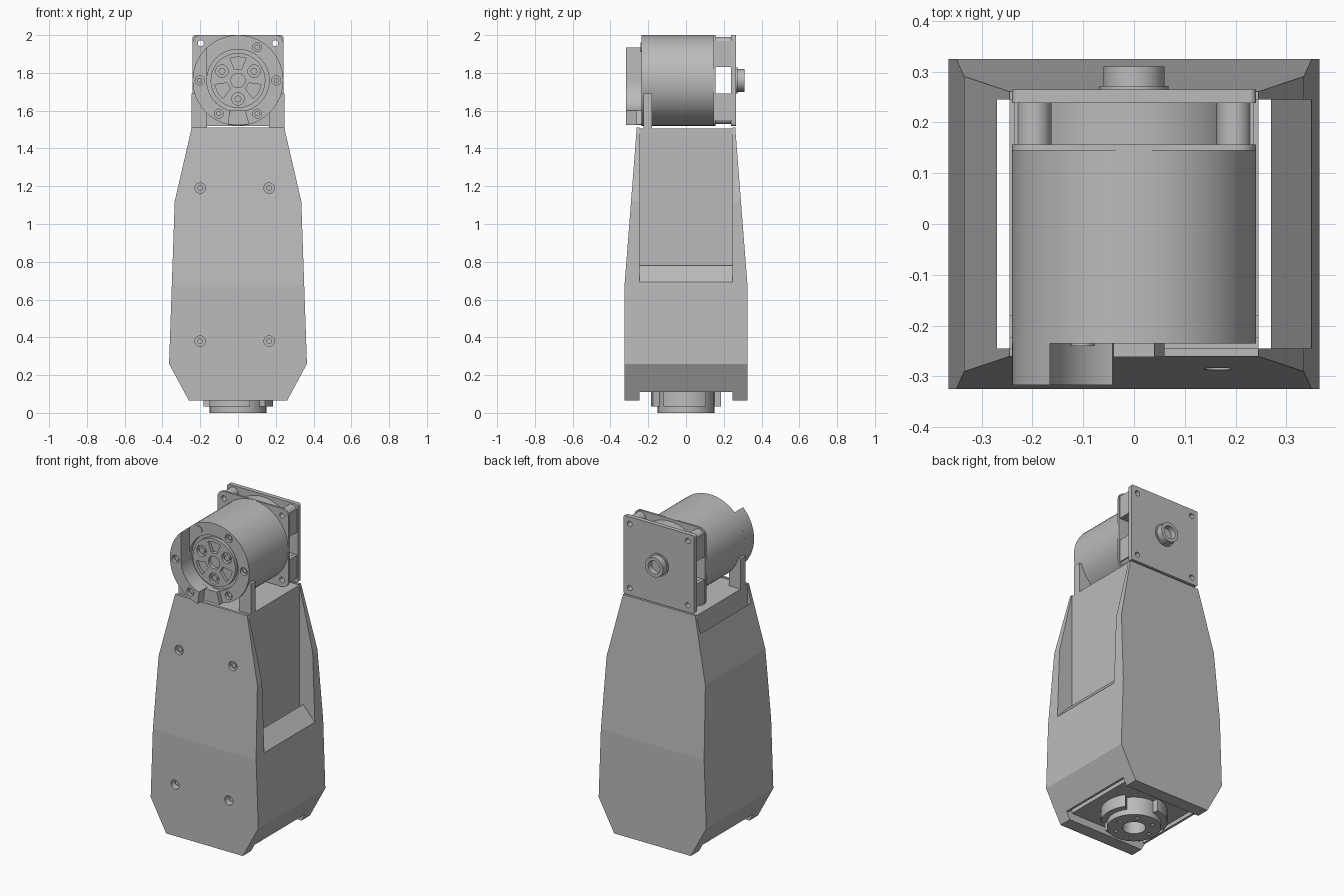
import bpy, bmesh
from math import sin, cos, radians, pi

if "Cube" in bpy.data.objects:
    bpy.data.objects.remove(bpy.data.objects["Cube"])

grey = bpy.data.materials.new("plain_grey")
grey.use_nodes = True
GREY = (0.5, 0.5, 0.5, 1)
grey.diffuse_color = GREY
grey.node_tree.nodes["Principled BSDF"].inputs["Base Color"].default_value = GREY

AXIS = 1.76   # height of the upper motor's axis
parts = []


def arc(r, a0=0, a1=360, n=32, u=0, v=0):
    """Points on an arc; a full turn leaves out the repeated last point."""
    steps = n if a1 - a0 == 360 else n + 1
    return [(u + r * cos(radians(a0 + (a1 - a0) * i / n)),
             v + r * sin(radians(a0 + (a1 - a0) * i / n))) for i in range(steps)]


def rect(u0, u1, v0, v1):
    return [(u0, v0), (u1, v0), (u1, v1), (u0, v1)]


def mirrored(half):
    """Close a half outline by mirroring it across the vertical."""
    return half + [(-u, v) for u, v in reversed(half)]


def rounded(h, r, v):
    pts = []
    for k, (sx, sz) in enumerate([(1, 1), (-1, 1), (-1, -1), (1, -1)]):
        pts += arc(r, 90 * k, 90 * k + 90, 6, sx * (h - r), v + sz * (h - r))
    return pts


def polar(r, angle):
    return r * cos(radians(angle)), AXIS + r * sin(radians(angle))


def make(name, prisms):
    """Each prism is (outline, axis, start, end)."""
    bm = bmesh.new()
    place = {"x": lambda u, v, w: (w, u, v),
             "y": lambda u, v, w: (u, w, v),
             "z": lambda u, v, w: (u, v, w)}
    for pts, axis, a, b in prisms:
        ends = [[bm.verts.new(place[axis](u, v, w)) for u, v in pts] for w in (a, b)]
        bm.faces.new(ends[0])
        bm.faces.new(ends[1])
        for i in range(len(pts)):
            j = (i + 1) % len(pts)
            bm.faces.new((ends[0][i], ends[0][j], ends[1][j], ends[1][i]))
    bmesh.ops.recalc_face_normals(bm, faces=bm.faces)
    mesh = bpy.data.meshes.new(name)
    bm.to_mesh(mesh)
    bm.free()
    mesh.materials.append(grey)
    obj = bpy.data.objects.new(name, mesh)
    bpy.context.collection.objects.link(obj)
    return obj


def part(name, *prisms):
    obj = make(name, prisms)
    parts.append(obj)
    return obj


def cut(obj, prisms, operation="DIFFERENCE"):
    cutter = make("cutter", prisms)
    mod = obj.modifiers.new("cut", "BOOLEAN")
    mod.object, mod.operation, mod.solver = cutter, operation, "EXACT"
    graph = bpy.context.evaluated_depsgraph_get()
    mesh = bpy.data.meshes.new_from_object(obj.evaluated_get(graph))
    obj.modifiers.clear()
    obj.data = mesh
    bpy.data.objects.remove(cutter)


# Tapered outer shell: front outline crossed with side outline
shell = part("shell", (mirrored([(.26, .065), (.365, .26), (.335, 1.12), (.245, 1.51)]),
                       "y", -.4, .4))
cut(shell, [(mirrored([(.325, 0), (.325, .68), (.26, 1.52)]), "x", -.5, .5)], "INTERSECT")
# Vertical shaft with a window opening on the left side
cut(shell, [([(-.29, -.1), (.29, -.1), (.29, .11), (.27, .11), (.27, .78), (.4, .637),
              (.4, 1.7), (-.27, 1.7), (-.27, .11), (-.29, .11)], "y", -.245, .245)])
spots = [(u, v) for u in (-.2, .165) for v in (.38, 1.19)]
cut(shell, [(arc(.028, n=20, u=u, v=v), "y", -.4, -.265) for u, v in spots])
part("shell_screws", *[(arc(.015, n=12, u=u, v=v), "y", -.30 if v < 1 else -.275, -.25)
                       for u, v in spots])

# Inner core filling the shaft
part("core", (rect(-.245, .245, -.247, .247), "z", .11, 1.505))

# Output flange under the base
flange = part("base_flange", (arc(.15, n=48), "z", 0, .12))
cut(flange, [(arc(.065), "z", -.1, .09)])
cut(flange, [(arc(.012, n=10, u=.108 * cos(k * pi / 3), v=.108 * sin(k * pi / 3)),
              "z", -.1, .03) for k in range(6)])
part("base_ring", *[(arc(.185, a, a + 75, 14) + arc(.14, a, a + 75, 14)[::-1], "z", .035, .12)
                    for a in (95, 215, 320)])

# Upper motor can with a recessed face
motor = part("motor_can", (arc(.24, n=64, v=AXIS), "y", -.235, .15))
cut(motor, [(arc(.165, n=48, v=AXIS), "y", -.3, -.21)])
cut(motor, [(arc(.024, n=16, u=polar(.203, a)[0], v=polar(.203, a)[1]), "y", -.3, -.215)
            for a in (0, 60, 300)])

# Gear carrier in the motor face
carrier = part("gear_carrier", (arc(.145, n=48, v=AXIS), "y", -.232, -.2))
pockets = [(arc(.038, n=24, v=AXIS), "y", -.3, -.212)]
for a in (30, 150, 270):
    u, v = polar(.098, a)
    pockets.append((arc(.033, n=20, u=u, v=v), "y", -.3, -.212))
    wedge = [polar(.125, a + 60 + d) for d in (-20, 0, 20)]
    wedge += [polar(.06, a + 60 + d) for d in (18, -18)]
    pockets.append((wedge, "y", -.3, -.212))
cut(carrier, pockets)
part("gear_pins", *[(arc(.018, n=16, u=polar(.098, a)[0], v=polar(.098, a)[1]),
                     "y", -.228, -.2) for a in (30, 150, 270)])

# Raised crescent stop on the motor face
crescent = arc(.24, 133.5, 258, 32, v=AXIS) + arc(.165, 180, 255, 20, v=AXIS)[::-1]
stop = part("crescent_stop", (crescent, "y", -.317, -.23))
cut(stop, [(arc(.024, n=16, u=polar(.203, a)[0], v=polar(.203, a)[1]), "y", -.4, -.295)
           for a in (180, 240)])
part("face_tab", ([(-.06, 1.527), (.06, 1.527), (.04, 1.6), (-.04, 1.6)], "y", -.262, -.225))

# Screws around the face
part("face_screws", *[(arc(.014, n=12, u=polar(.203, a)[0], v=polar(.203, a)[1]), "y",
                       -.305 if a in (180, 240) else -.225, -.2) for a in (0, 60, 180, 240, 300)])
part("upper_screw", (arc(.024, n=16, u=polar(.203, 120)[0], v=polar(.203, 120)[1]),
                     "y", -.24, -.22))

# Feet joining the motor to the core
part("motor_feet", *[(rect(min(s * .165, s * .245), max(s * .165, s * .245), 1.5, 1.69),
                      "y", -.225, -.18) for s in (-1, 1)])

# Square flange and back plate with corner holes
corners = [(u, AXIS + w) for u in (-.197, .197) for w in (-.197, .197)]
for name, y0, y1, r in (("motor_flange", .145, .157, .04), ("back_plate", .238, .265, .012)):
    plate = part(name, (rounded(.24, r, AXIS), "y", y0, y1))
    cut(plate, [(arc(.016, n=16, u=u, v=v), "y", y0 - .1, y1 + .1) for u, v in corners])

# Spacer between the plates, with a slot through its sides
spacer = part("spacer", (arc(.225, n=64, v=AXIS), "y", .156, .239))
cut(spacer, [(rect(-.4, .4, 1.69, 1.83), "y", .1, .3)])
part("spacer_sides", *[(rect(min(s * .215, s * .235), max(s * .215, s * .235), z0, z1),
                        "y", .156, .239)
                       for s in (-1, 1) for z0, z1 in ((1.55, 1.69), (1.83, 1.97))])
posts = part("spacer_posts", *[(arc(.034, n=24, u=u, v=v), "y", .156, .239) for u, v in corners])
cut(posts, [(arc(.016, n=16, u=u, v=v), "y", .1, .3) for u, v in corners])

# Rear shaft boss
boss = part("rear_boss", (arc(.06, n=40, v=AXIS), "y", .26, .31))
cut(boss, [(arc(.04, v=AXIS), "y", .275, .4)])
part("rear_collar", (arc(.068, n=40, v=AXIS), "y", .26, .272))

# Smooth round walls, keep edges sharp
bpy.ops.object.select_all(action="DESELECT")
for obj in parts:
    obj.select_set(True)
bpy.context.view_layer.objects.active = shell
bpy.ops.object.shade_smooth_by_angle(angle=radians(25))
for obj in parts:
    if obj.name in ("shell", "core"):
        obj.data.shade_flat()
